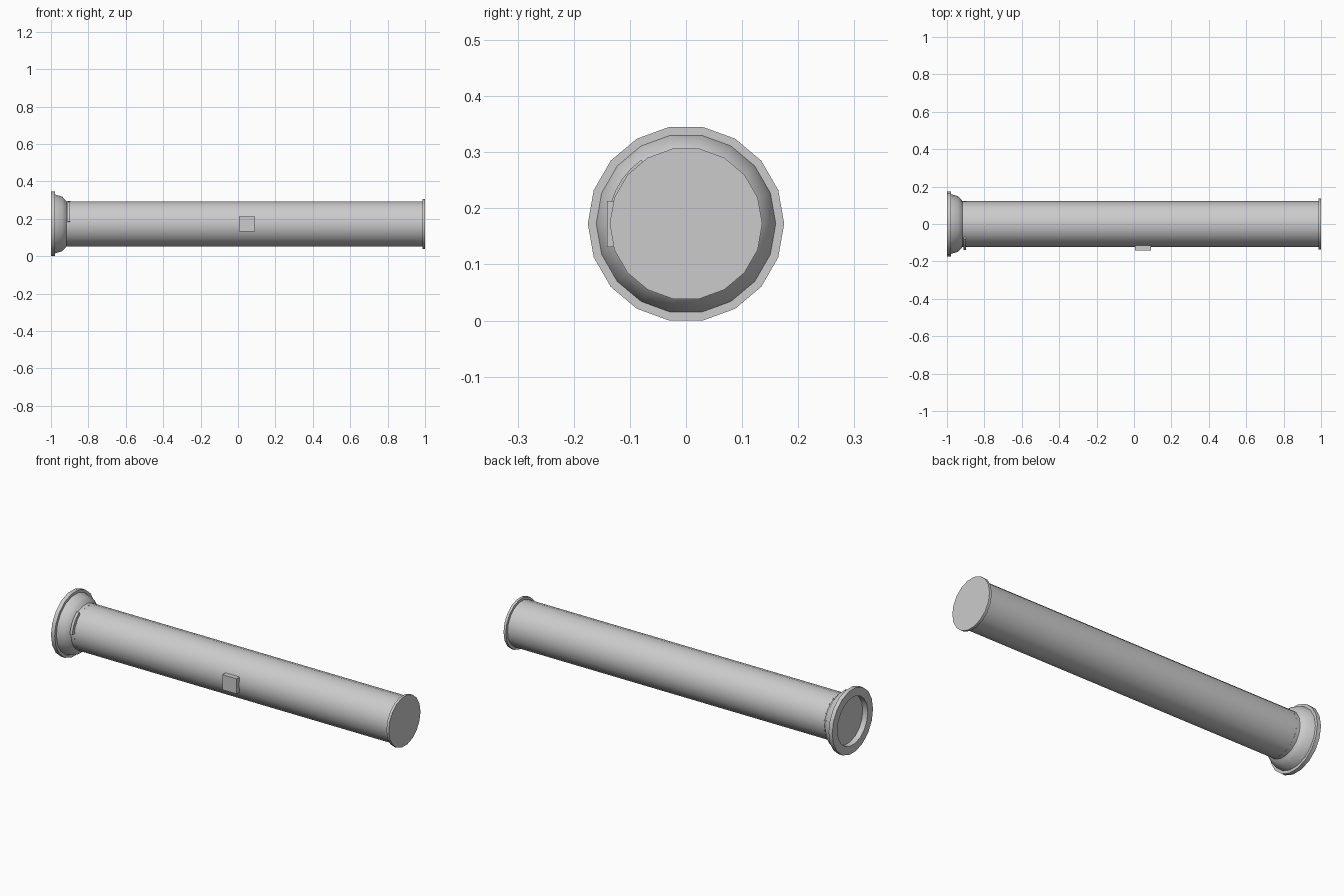
import bpy, bmesh, math

cube = bpy.data.objects.get("Cube")
if cube:
    bpy.data.objects.remove(cube)

CZ = 0.1725   # height of the tube axis
SIDES = 18

grey = bpy.data.materials.new("plain grey")
grey.use_nodes = True
grey.diffuse_color = (0.6, 0.6, 0.6, 1)
grey.node_tree.nodes["Principled BSDF"].inputs["Base Color"].default_value = (0.6, 0.6, 0.6, 1)


def finish(bm, name, smooth=True):
    bmesh.ops.recalc_face_normals(bm, faces=bm.faces[:])
    mesh = bpy.data.meshes.new(name)
    bm.to_mesh(mesh)
    bm.free()
    mesh.materials.append(grey)
    ob = bpy.data.objects.new(name, mesh)
    bpy.context.collection.objects.link(ob)
    if smooth:
        bpy.ops.object.select_all(action='DESELECT')
        ob.select_set(True)
        bpy.context.view_layer.objects.active = ob
        bpy.ops.object.shade_smooth_by_angle(angle=math.radians(30))
    return ob


def lathe(name, profile, sides=SIDES):
    """Turn (x, radius) points around the tube axis and cap both ends."""
    bm = bmesh.new()
    rings = []
    for x, r in profile:
        angles = [2 * math.pi * i / sides for i in range(sides)]
        rings.append([bm.verts.new((x, r * math.cos(a), CZ + r * math.sin(a))) for a in angles])
    for a, b in zip(rings, rings[1:]):
        for i in range(sides):
            j = (i + 1) % sides
            bm.faces.new((a[i], a[j], b[j], b[i]))
    bm.faces.new(rings[0])
    bm.faces.new(rings[-1])
    return finish(bm, name)


# Flared head with a recessed lens
lathe("head", [(-0.97, 0.13), (-1.0, 0.13), (-1.0, 0.175), (-0.978, 0.175),
               (-0.978, 0.16), (-0.94, 0.148), (-0.925, 0.132), (-0.915, 0.12)])

# Long body, neck ring and end cap
lathe("body_tube", [(-0.92, 0.122), (0.99, 0.122)])
lathe("neck_ring", [(-0.912, 0.1215), (-0.896, 0.1215)], 32)
lathe("end_cap", [(0.986, 0.136), (1.0, 0.136)])

# Curved lug on the neck
bm = bmesh.new()
rows = []
steps = 5
for i in range(steps + 1):
    a = math.radians(125 + 50 * i / steps)
    rows.append([bm.verts.new((x, r * math.cos(a), CZ + r * math.sin(a)))
                 for x, r in ((-0.912, 0.115), (-0.912, 0.139), (-0.898, 0.139), (-0.898, 0.115))])
for a, b in zip(rows, rows[1:]):
    for i in range(4):
        j = (i + 1) % 4
        bm.faces.new((a[i], a[j], b[j], b[i]))
bm.faces.new(rows[0])
bm.faces.new(rows[-1])
finish(bm, "neck_lug")

# Square switch on the front
bm = bmesh.new()
bmesh.ops.create_cube(bm, size=1)
bmesh.ops.scale(bm, vec=(0.086, 0.035, 0.082), verts=bm.verts[:])
bmesh.ops.translate(bm, vec=(0.048, -0.1235, 0.172), verts=bm.verts[:])
finish(bm, "switch", smooth=False)
